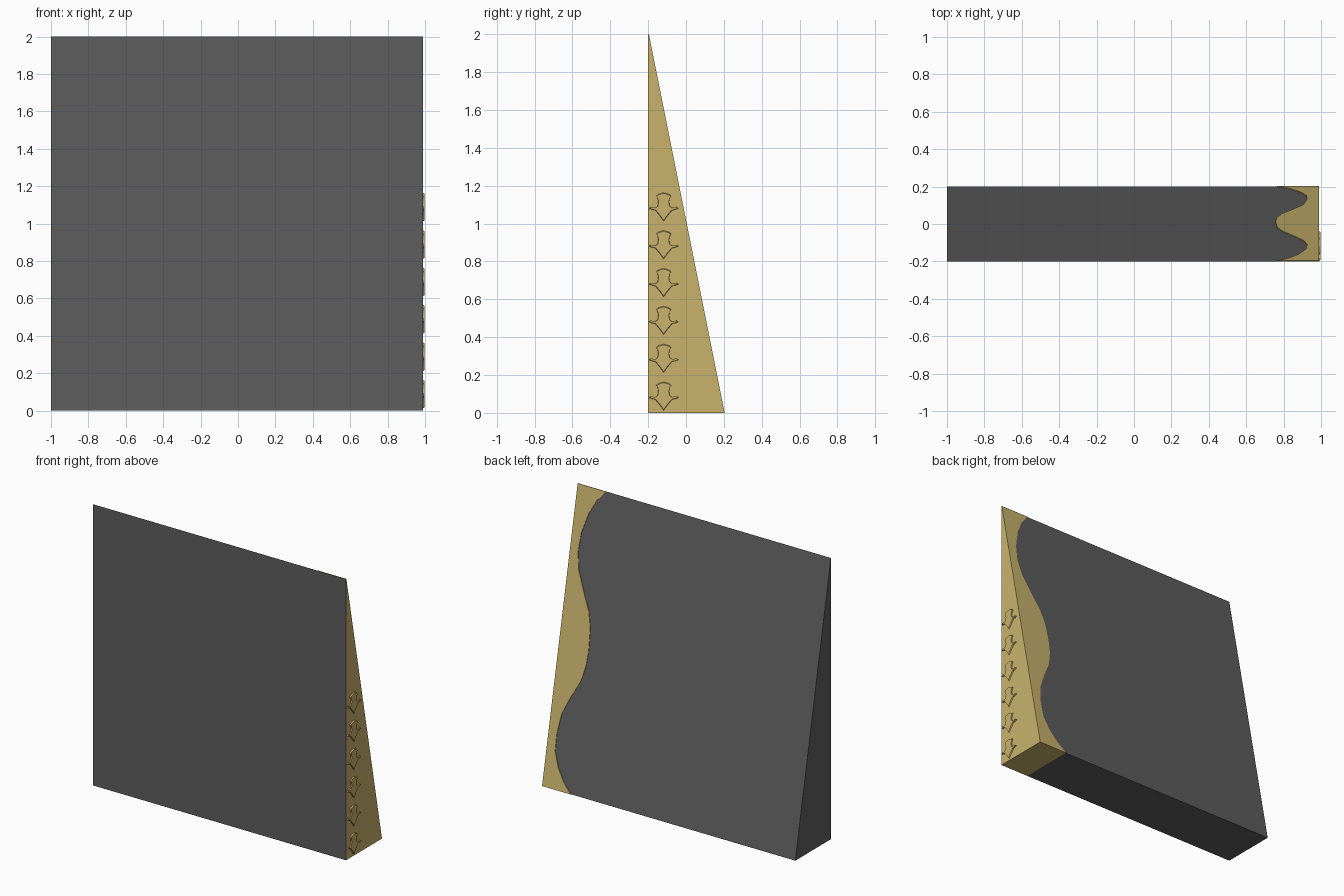
import bpy, bmesh
from mathutils import Vector

if "Cube" in bpy.data.objects:
    bpy.data.objects.remove(bpy.data.objects["Cube"])


def material(name, rgb):
    m = bpy.data.materials.new(name)
    m.diffuse_color = (*rgb, 1)
    m.use_nodes = True
    m.node_tree.nodes["Principled BSDF"].inputs["Base Color"].default_value = m.diffuse_color
    return m


dark = material("charcoal", (0.113, 0.113, 0.113))
gold = material("gold", (0.58, 0.45, 0.15))


def make(name, bm, mats):
    bmesh.ops.recalc_face_normals(bm, faces=bm.faces[:])
    me = bpy.data.meshes.new(name)
    bm.to_mesh(me)
    bm.free()
    for m in mats:
        me.materials.append(m)
    ob = bpy.data.objects.new(name, me)
    bpy.context.collection.objects.link(ob)
    return ob


def loft(bm, low, high):
    """Solid between two matching outlines."""
    a = [bm.verts.new(p) for p in low]
    b = [bm.verts.new(p) for p in high]
    n = len(a)
    bm.faces.new(a)
    bm.faces.new(b)
    for i in range(n):
        j = (i + 1) % n
        bm.faces.new((a[i], a[j], b[j], b[i]))


RIGHT = 0.99
SPLIT = 0.765

# Wedge body: gold right end and gold strip underneath
bm = bmesh.new()
tri = [(-0.2, 0), (0.2, 0), (-0.2, 2)]
loft(bm, [(-1, y, z) for y, z in tri], [(RIGHT, y, z) for y, z in tri])
bmesh.ops.bisect_plane(bm, geom=bm.verts[:] + bm.edges[:] + bm.faces[:],
                       plane_co=(SPLIT, 0, 0), plane_no=(1, 0, 0))
bmesh.ops.recalc_face_normals(bm, faces=bm.faces[:])
for f in bm.faces:
    under = f.normal.z < -0.9 and f.calc_center_median().x > SPLIT
    f.material_index = int(f.normal.x > 0.9 or under)
make("wedge_body", bm, [dark, gold])

# Wavy gold trim plate lying on the sloped back
wave = [(0.765, 0.2), (0.83, 0.187), (0.885, 0.17), (0.922, 0.15), (0.925, 0.128),
        (0.905, 0.1), (0.85, 0.075), (0.79, 0.052), (0.763, 0.03), (0.757, 0.01),
        (0.765, -0.02), (0.79, -0.04), (0.85, -0.065), (0.905, -0.09),
        (0.926, -0.113), (0.918, -0.138), (0.88, -0.165), (0.83, -0.185), (0.765, -0.2)]
outline = wave + [(RIGHT, -0.2), (RIGHT, 0.2)]
base = [Vector((x, y, 2 - (y + 0.2) * 5)) for x, y in outline]
bm = bmesh.new()
loft(bm, base, [p + Vector((0, 0.004, 0)) for p in base])
make("wavy_trim", bm, [gold])

# Column of low embossed ornaments on the right end
half = [(0, 0.012), (0.02, 0.04), (0.045, 0.07), (0.062, 0.074), (0.08, 0.08),
        (0.07, 0.087), (0.045, 0.083), (0.033, 0.092), (0.029, 0.115), (0.033, 0.135),
        (0.04, 0.147), (0.03, 0.156), (0, 0.165)]
shape = half + [(-y, z) for y, z in half[-2:0:-1]]
bm = bmesh.new()
for i in range(6):
    def ring(x, s):
        return [(x, -0.118 + y * s, i * 0.2 + 0.09 + (z - 0.09) * s) for y, z in shape]
    loft(bm, ring(RIGHT - 0.002, 1), ring(0.998, 0.93))
make("embossed_ornaments", bm, [gold])
